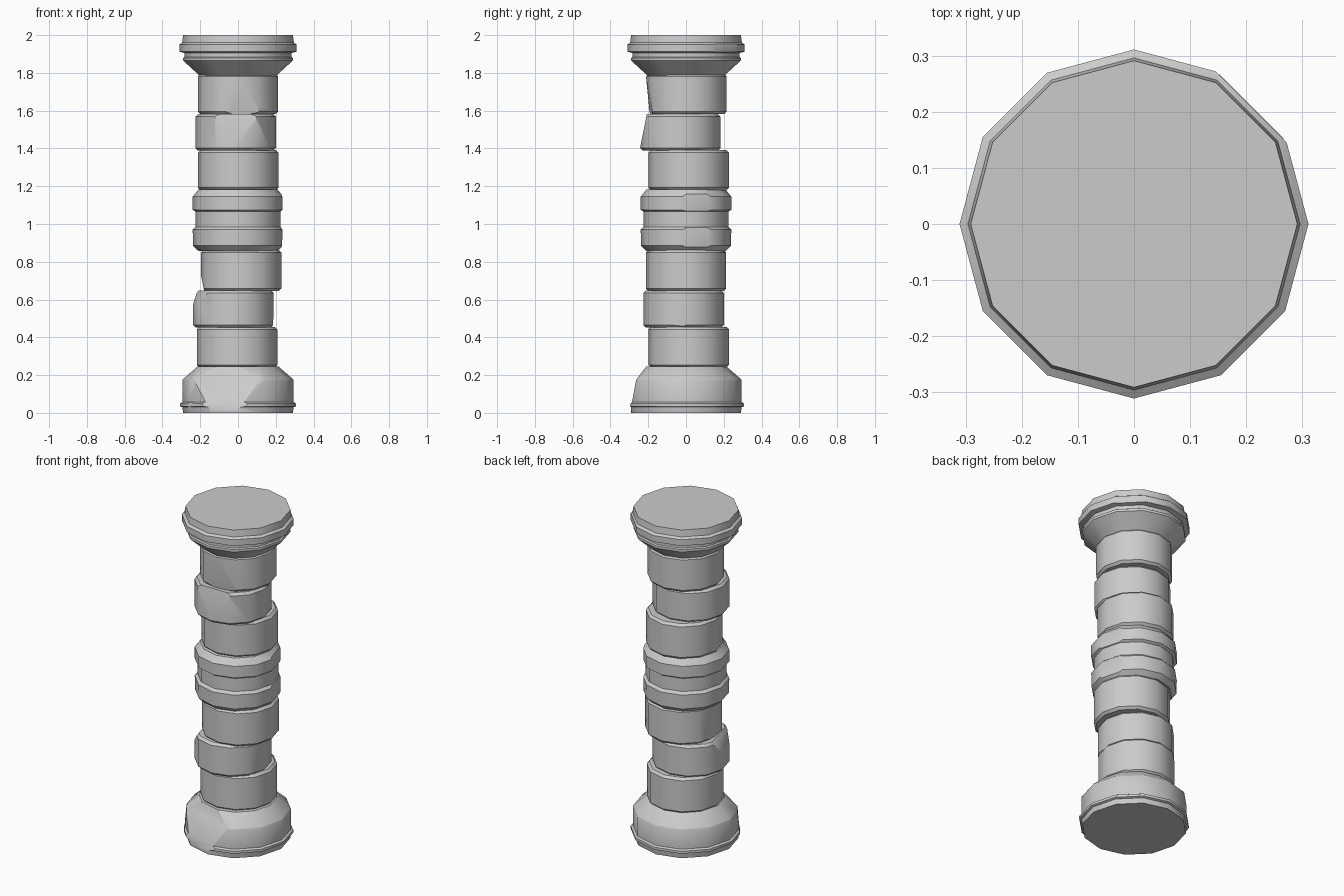
import bpy, bmesh, math
from mathutils import Vector

if "Cube" in bpy.data.objects:
    bpy.data.objects.remove(bpy.data.objects["Cube"])

SIDES = 12


def chip(bm, cx, cy, az, d, z, tilt):
    """Slice off a flake with a plane at distance d from the axis at height z."""
    a = math.radians(az)
    co = Vector((cx + math.cos(a) * d, cy + math.sin(a) * d, z))
    no = Vector((math.cos(a), math.sin(a), tilt)).normalized()
    bmesh.ops.bisect_plane(bm, geom=bm.verts[:] + bm.edges[:] + bm.faces[:], dist=1e-5,
                           plane_co=co, plane_no=no, clear_outer=True)
    rim = [e for e in bm.edges if e.is_boundary]
    if rim:
        bmesh.ops.holes_fill(bm, edges=rim, sides=0)


def turned(name, profile, cx=0.0, cy=0.0, chips=()):
    """Twelve-sided turned block from (radius, height) points, with broken flakes."""
    bm = bmesh.new()
    rings = []
    for r, z in profile:
        rings.append([bm.verts.new((cx + r * math.cos(i * math.tau / SIDES),
                                    cy + r * math.sin(i * math.tau / SIDES), z))
                      for i in range(SIDES)])
    for lo, hi in zip(rings, rings[1:]):
        for i in range(SIDES):
            j = (i + 1) % SIDES
            bm.faces.new((lo[i], lo[j], hi[j], hi[i]))
    bm.faces.new(rings[0][::-1])
    bm.faces.new(rings[-1])
    for c in chips:
        chip(bm, cx, cy, *c)
    bmesh.ops.recalc_face_normals(bm, faces=bm.faces[:])
    me = bpy.data.meshes.new(name)
    bm.to_mesh(me)
    bm.free()
    ob = bpy.data.objects.new(name, me)
    bpy.context.collection.objects.link(ob)
    bpy.ops.object.select_all(action='DESELECT')
    ob.select_set(True)
    bpy.context.view_layer.objects.active = ob
    bpy.ops.object.shade_smooth_by_angle(angle=math.radians(33))


# Base with moulding and sloped shoulder
turned("base", [(.29, 0), (.295, .03), (.307, .035), (.307, .05), (.295, .057),
                (.295, .172), (.29, .18), (.215, .245)],
       chips=[(255, .227, .17, .36), (215, .284, .17, .1)])

# Shaft drums, stacked slightly out of line: z0, z1, cx, cy, chips
drums = [
    (.24, .456, -.005, .015, []),
    (.452, .648, -.024, -.013, [(195, .198, .59, .6), (350, .208, .52, -.08)]),
    (.644, .862, .016, 0, [(180, .212, .73, -.2)]),
    (1.178, 1.392, .001, .015, []),
    (1.388, 1.582, -.013, -.03, [(270, .214, 1.4, .2)]),
    (1.582, 1.795, 0, .002, [(275, .209, 1.75, -.13)]),
]
for n, (z0, z1, cx, cy, chips) in enumerate(drums, 1):
    r, b = .213, .014
    turned(f"shaft_drum_{n}", [(r - b, z0), (r, z0 + b), (r, z1 - b), (r - b, z1)],
           cx, cy, chips)

# Middle band with recessed waist
turned("middle_band", [(.21, .858), (.238, .885), (.24, .97), (.225, .985), (.225, 1.065),
                       (.24, 1.075), (.24, 1.145), (.21, 1.182)],
       chips=[(15, .222, 1.02, 0)])

# Flared capital with ring moulding
turned("capital", [(.205, 1.787), (.29, 1.865), (.29, 1.88), (.282, 1.885), (.282, 1.905),
                   (.311, 1.912), (.311, 1.95), (.296, 1.96), (.291, 2.0)],
       chips=[(45, .295, 1.93, 0)])
